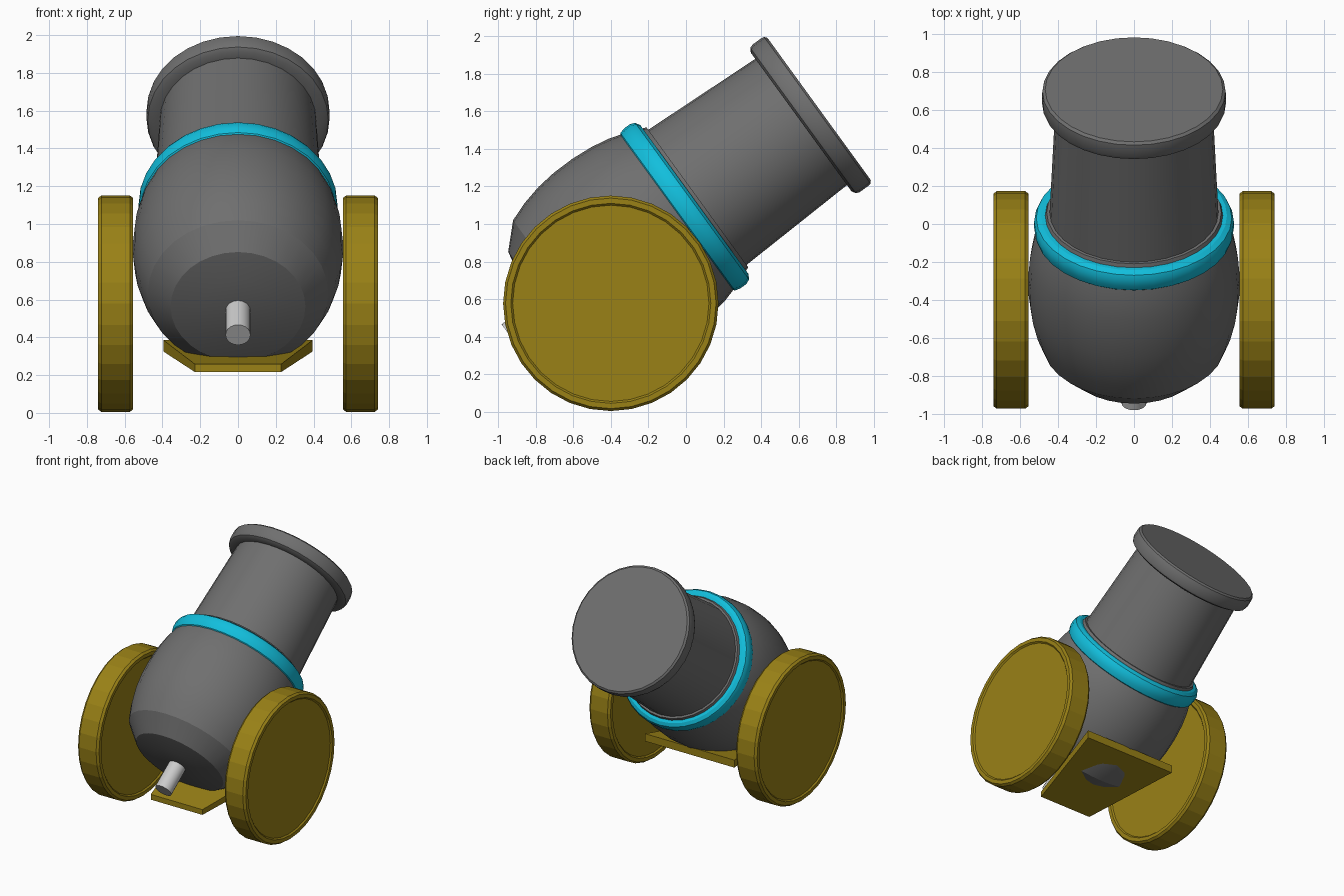
import bpy, bmesh, math
from mathutils import Matrix

if "Cube" in bpy.data.objects:
    bpy.data.objects.remove(bpy.data.objects["Cube"])


def material(name, rgb):
    m = bpy.data.materials.new(name)
    m.diffuse_color = (*rgb, 1)
    m.use_nodes = True
    m.node_tree.nodes["Principled BSDF"].inputs["Base Color"].default_value = m.diffuse_color
    return m


iron = material("dark_iron", (0.16, 0.16, 0.16))
wood = material("ochre_wood", (0.32, 0.22, 0.008))
cyan = material("cyan_band", (0.006, 0.52, 0.72))


def finish(name, bm, mat, smooth):
    bmesh.ops.recalc_face_normals(bm, faces=bm.faces)
    me = bpy.data.meshes.new(name)
    bm.to_mesh(me)
    bm.free()
    ob = bpy.data.objects.new(name, me)
    bpy.context.collection.objects.link(ob)
    if mat:
        me.materials.append(mat)
    if smooth:
        bpy.ops.object.select_all(action='DESELECT')
        ob.select_set(True)
        bpy.context.view_layer.objects.active = ob
        bpy.ops.object.shade_smooth_by_angle(angle=math.radians(smooth))
    return ob


def lathe(name, profile, matrix, mat=None, segs=32, smooth=30, closed=False):
    """Revolve (radius, height) points around local z, then place with matrix."""
    bm = bmesh.new()
    vs = [bm.verts.new((r, 0, h)) for r, h in profile]
    es = [bm.edges.new(p) for p in zip(vs, vs[1:])]
    if closed:
        es.append(bm.edges.new((vs[-1], vs[0])))
    bmesh.ops.spin(bm, geom=vs + es, cent=(0, 0, 0), axis=(0, 0, 1),
                   angle=2 * math.pi, steps=segs, use_duplicate=False)
    bmesh.ops.remove_doubles(bm, verts=bm.verts, dist=1e-4)
    bm.transform(matrix)
    return finish(name, bm, mat, smooth)


# Barrel axis: origin at the muzzle face, local z pointing out of the muzzle
axis = Matrix.Translation((0, 0.708, 1.612)) @ Matrix.Rotation(math.radians(-54), 4, 'X')

# Rounded breech
lathe("breech", [(0, -0.80), (0.46, -0.80), (0.50, -0.90), (0.53, -1.0), (0.548, -1.1),
                 (0.557, -1.22), (0.555, -1.34), (0.542, -1.45), (0.516, -1.56),
                 (0.478, -1.665), (0.357, -1.785), (0.2, -1.815), (0, -1.825)],
      axis, iron, smooth=25)

# Tapered barrel
lathe("barrel", [(0, -0.05), (0.412, -0.05), (0.447, -0.86), (0, -0.86)], axis, iron)

# Muzzle rim with closed face
lathe("muzzle_rim", [(0, 0), (0.468, 0), (0.482, -0.012), (0.485, -0.03), (0.485, -0.085),
                     (0.478, -0.105), (0.455, -0.118), (0.40, -0.118)], axis, iron)

# Coloured band
lathe("band", [(0.43, -0.82), (0.49, -0.82), (0.515, -0.835), (0.526, -0.86),
               (0.526, -0.90), (0.518, -0.93), (0.50, -0.945), (0.43, -0.945)],
      axis, cyan, closed=True)

# Fuse stub
lathe("fuse", [(0, -1.78), (0.066, -1.78), (0.066, -2.04), (0, -2.04)], axis, segs=20)

# Wheels: shallow recessed discs with bevelled rims
half = [(0, 0.082), (0.522, 0.082), (0.532, 0.0925), (0.56, 0.0925), (0.573, 0.075)]
wheel_profile = half + [(r, -h) for r, h in reversed(half)]
for side, label in ((1, "right"), (-1, "left")):
    place = Matrix.Translation((side * 0.648, -0.40, 0.578)) @ Matrix.Rotation(math.pi / 2, 4, 'Y')
    lathe("wheel_" + label, wheel_profile, place, wood, smooth=0)

# Tilted trapezoid bed plate under the breech
bm = bmesh.new()
bmesh.ops.create_cube(bm, size=2)
for v in bm.verts:
    back, top = v.co.y > 0, v.co.z > 0
    v.co.x *= 0.395 if back else 0.228
    v.co.y = -0.045 if back else -0.775
    v.co.z = (0.385 if top else 0.325) if back else (0.258 if top else 0.216)
finish("bed_plate", bm, wood, 0)
